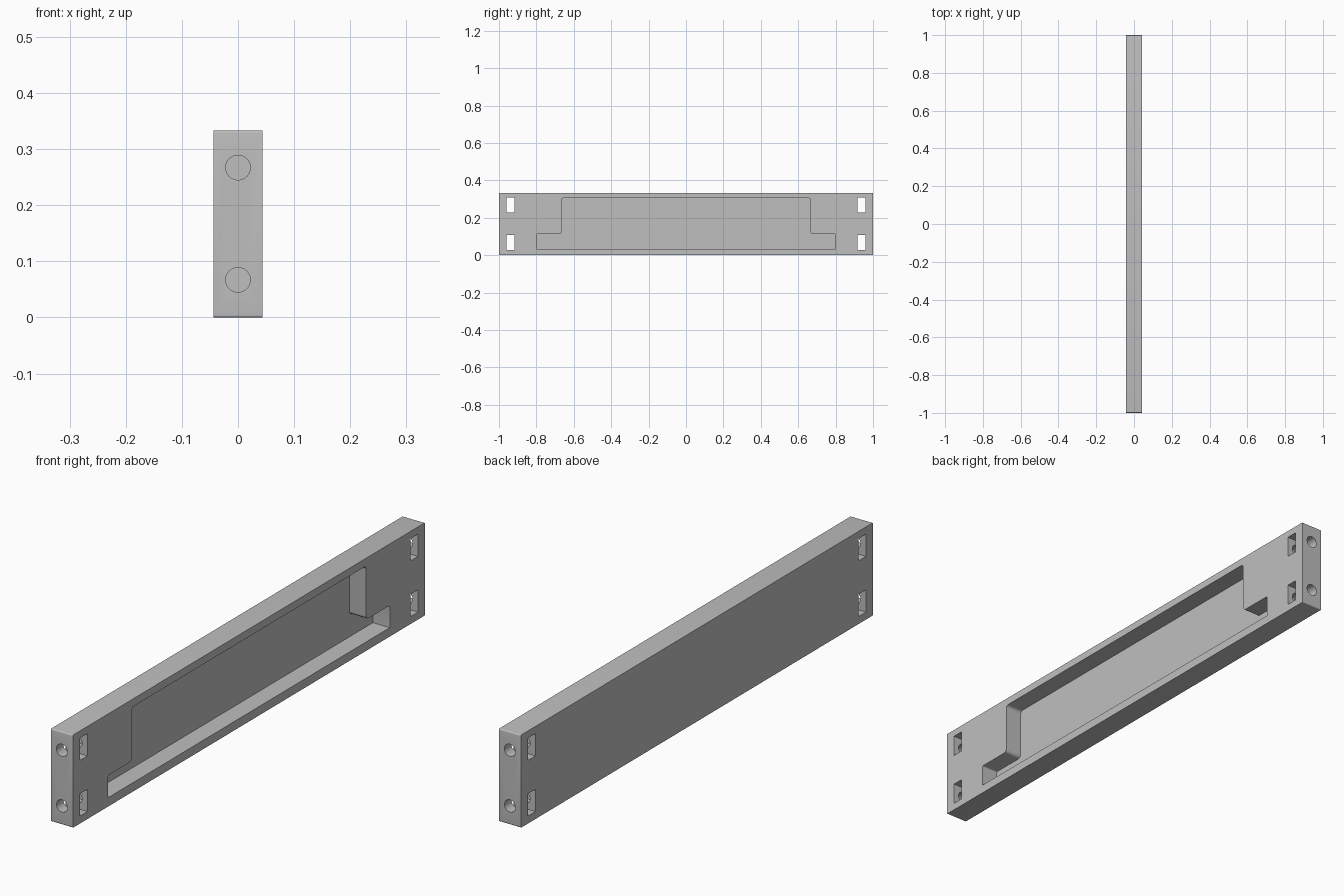
import bpy, bmesh, math
from mathutils import Vector

LENGTH, HEIGHT, WIDTH = 2.0, 0.333, 0.087
HALF = WIDTH / 2
RECESS_FLOOR = -HALF + 0.02

cube = bpy.data.objects.get("Cube")
if cube:
    bpy.data.objects.remove(cube, do_unlink=True)

grey = bpy.data.materials.new("plain grey")
grey.use_nodes = True
grey.diffuse_color = (0.52, 0.52, 0.52, 1)
grey.node_tree.nodes["Principled BSDF"].inputs["Base Color"].default_value = grey.diffuse_color


def rounded(corners, steps=5):
    """Outline with each (y, z, radius) corner replaced by an arc."""
    points = []
    for i, (y, z, r) in enumerate(corners):
        c = Vector((y, z))
        if r == 0:
            points.append(c)
            continue
        a = (Vector(corners[i - 1][:2]) - c).normalized()
        b = (Vector(corners[(i + 1) % len(corners)][:2]) - c).normalized()
        centre = c + (a + b) * r
        for k in range(steps + 1):
            t = math.pi / 2 * k / steps
            points.append(centre - b * r * math.cos(t) - a * r * math.sin(t))
    return points


def make_object(name, bm):
    bmesh.ops.recalc_face_normals(bm, faces=bm.faces)
    mesh = bpy.data.meshes.new(name)
    bm.to_mesh(mesh)
    bm.free()
    mesh.materials.append(grey)
    obj = bpy.data.objects.new(name, mesh)
    bpy.context.collection.objects.link(obj)
    return obj


def prism(name, outline, x0, x1):
    """Extrude a side outline across the thickness."""
    bm = bmesh.new()
    face = bm.faces.new([bm.verts.new((x0, y, z)) for y, z in outline])
    new = bmesh.ops.extrude_face_region(bm, geom=[face])["geom"]
    verts = [v for v in new if isinstance(v, bmesh.types.BMVert)]
    bmesh.ops.translate(bm, verts=verts, vec=(x1 - x0, 0, 0))
    return make_object(name, bm)


def rectangle(y0, y1, z0, z1, r=0):
    return rounded([(y0, z0, r), (y1, z0, r), (y1, z1, r), (y0, z1, r)])


def bolt_hole(name, y0, y1, z):
    bpy.ops.mesh.primitive_cylinder_add(vertices=32, radius=0.022, depth=y1 - y0,
                                        location=(0, (y0 + y1) / 2, z),
                                        rotation=(math.pi / 2, 0, 0))
    obj = bpy.context.object
    obj.name = name
    obj.data.materials.append(grey)
    return obj


# Board with finely rounded end corners
board = prism("rail_board", rectangle(-LENGTH / 2, LENGTH / 2, 0, HEIGHT, 0.004), -HALF, HALF)

# Stepped recess, open on the left side
half_outline = [(0.8, 0.032, 0), (0.8, 0.112, 0.006), (0.666, 0.112, 0.013), (0.666, 0.305, 0.013)]
outline = half_outline + [(-y, z, r) for y, z, r in reversed(half_outline)]
cutters = [prism("recess_cutter", rounded(outline), RECESS_FLOOR, HALF + 0.05)]

# Nut slots through the board, with bolt holes from both ends
for side, end in ((-1, "front"), (1, "back")):
    for z, level in ((0.067, "lower"), (0.267, "upper")):
        ys = sorted((side * 0.917, side * 0.96))
        cutters.append(prism(f"{end}_{level}_slot_cutter",
                             rectangle(*ys, z - 0.04, z + 0.04), -0.1, 0.1))
        ys = sorted((side * 0.885, side * 1.05))
        cutters.append(bolt_hole(f"{end}_{level}_hole_cutter", *ys, z))

for cutter in cutters:
    cutter.hide_render = True
    cutter.hide_viewport = True
    cut = board.modifiers.new(cutter.name, "BOOLEAN")
    cut.operation = "DIFFERENCE"
    cut.solver = "EXACT"
    cut.object = cutter

# Bake the cuts and remove the helpers
bpy.context.view_layer.update()
evaluated = board.evaluated_get(bpy.context.evaluated_depsgraph_get())
board_mesh = bpy.data.meshes.new_from_object(evaluated)
board.modifiers.clear()
board.data = board_mesh
for cutter in cutters:
    bpy.data.objects.remove(cutter, do_unlink=True)

bpy.ops.object.select_all(action="DESELECT")
board.select_set(True)
bpy.context.view_layer.objects.active = board
bpy.ops.object.shade_smooth_by_angle(angle=math.radians(30))
